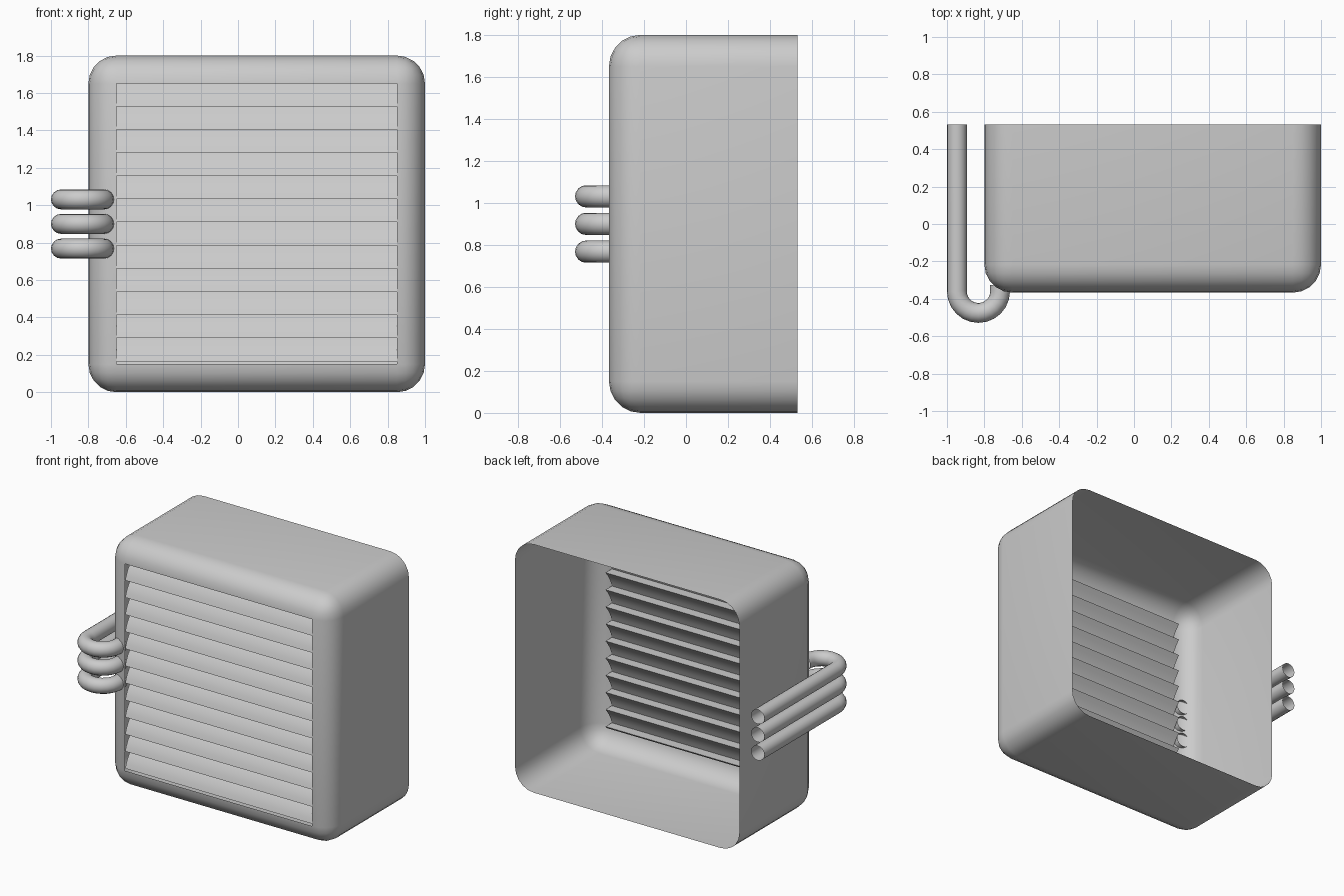
import bpy, bmesh, math

if "Cube" in bpy.data.objects:
    bpy.data.objects.remove(bpy.data.objects["Cube"])

X0, X1, Y0, Y1, H, R = -0.8, 1.0, -0.367, 0.531, 1.8, 0.15


def finish(name, bm, angle):
    me = bpy.data.meshes.new(name)
    bm.to_mesh(me)
    bm.free()
    ob = bpy.data.objects.new(name, me)
    bpy.context.collection.objects.link(ob)
    bpy.ops.object.select_all(action='DESELECT')
    ob.select_set(True)
    bpy.context.view_layer.objects.active = ob
    bpy.ops.object.shade_smooth_by_angle(angle=math.radians(angle))
    return ob


# Housing: rounded box, thin shell, open at the back and in the grille window
bm = bmesh.new()
bmesh.ops.create_cube(bm, size=1)
for v in bm.verts:
    v.co.x = X0 if v.co.x < 0 else X1
    v.co.y = Y0 if v.co.y < 0 else Y1
    v.co.z = 0 if v.co.z < 0 else H
edges = [e for e in bm.edges if not all(v.co.y > 0 for v in e.verts)]
bmesh.ops.bevel(bm, geom=edges, offset=R, segments=5, profile=0.5, affect='EDGES')
bm.normal_update()
bmesh.ops.delete(bm, geom=[f for f in bm.faces if abs(f.normal.y) > 0.999], context='FACES')
finish("housing", bm, 40)

# Louvre slats: continuous stepped sheet, each slat slopes out to a lower nose
pitch, nose, back = 0.124, Y0 + 0.003, Y0 + 0.075
top, bottom, bow = H - R + 0.003, R, 0.01
profile = []
for i in range(12):
    z = top - i * pitch
    for k in range(5):
        t = k / 4
        y = back + (nose - back) * t - bow * math.sin(math.pi * t)
        profile.append((y, z - pitch * t))
profile += [(back, top - 12 * pitch), (back - 0.012, bottom)]
bm = bmesh.new()
rows = [[bm.verts.new((x, y, z)) for x in (X0 + R, X1 - R)] for y, z in profile]
for a, b in zip(rows, rows[1:]):
    bm.faces.new((a[0], b[0], b[1], a[1]))
finish("louvre_slats", bm, 35)

# Pipes: hooked tubes that run along the side and turn into the front corner
xl, xr, yc = -0.947, -0.716, -0.36
cx, r = (xl + xr) / 2, (xr - xl) / 2
path = [(xl, Y1)]
for k in range(13):
    a = math.pi + math.pi * k / 12
    path.append((cx + r * math.cos(a), yc + r * math.sin(a)))
path.append((xr, -0.325))
for i, z in enumerate((0.768, 0.9, 1.031)):
    cu = bpy.data.curves.new(f"pipe_{i + 1}", 'CURVE')
    cu.dimensions = '3D'
    cu.bevel_depth = 0.053
    cu.bevel_resolution = 6
    sp = cu.splines.new('POLY')
    sp.points.add(len(path) - 1)
    for p, (x, y) in zip(sp.points, path):
        p.co = (x, y, z, 1)
    sp.use_smooth = True
    bpy.context.collection.objects.link(bpy.data.objects.new(f"pipe_{i + 1}", cu))
